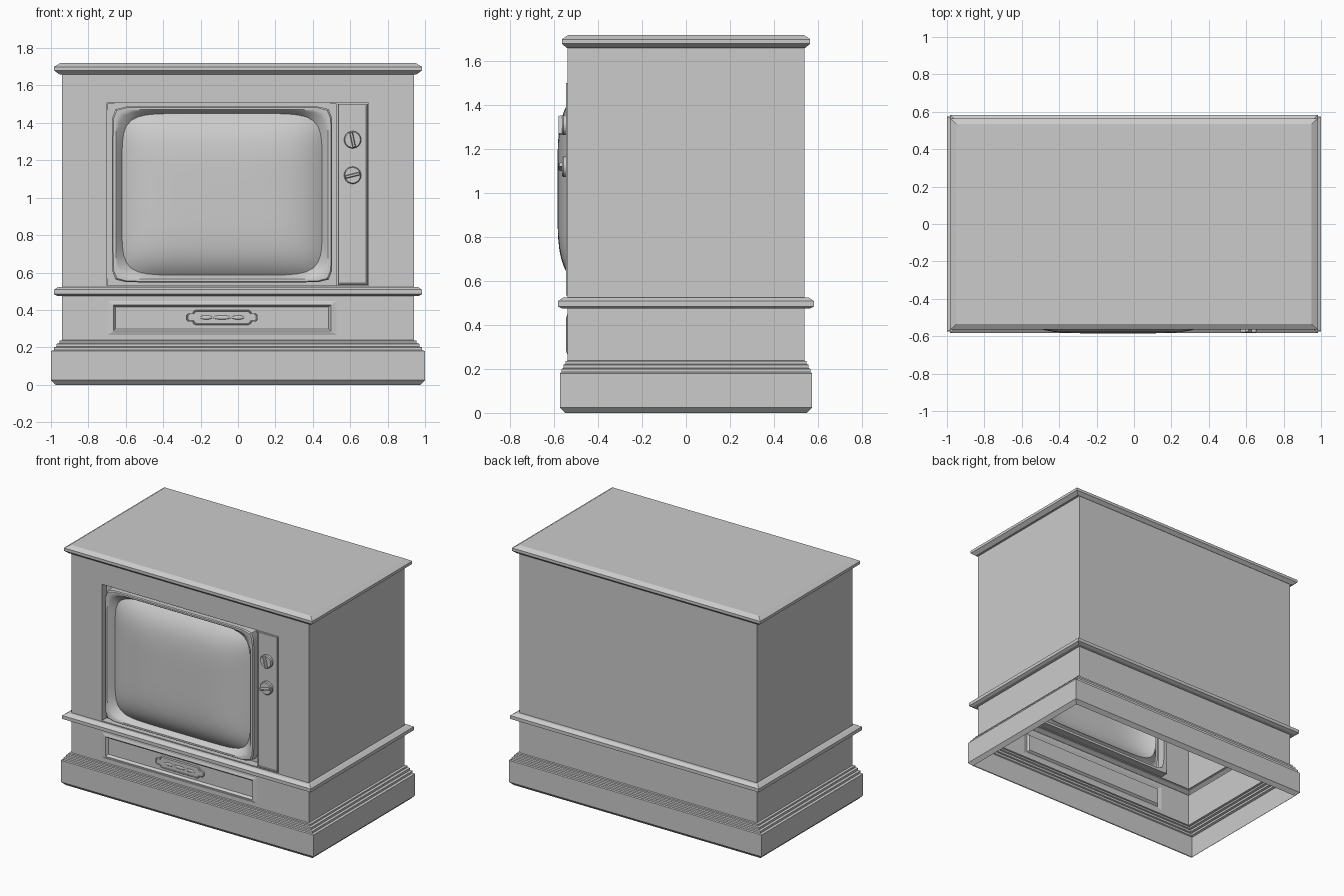
import bpy, bmesh, math
from mathutils import Matrix, Vector

if "Cube" in bpy.data.objects:
    bpy.data.objects.remove(bpy.data.objects["Cube"])

CX, CZ = -0.085, 1.018          # screen centre
SEG = 96


def finish(bm, name, front=False, smooth=None):
    bmesh.ops.remove_doubles(bm, verts=bm.verts, dist=1e-5)
    bmesh.ops.recalc_face_normals(bm, faces=bm.faces)
    if front and sum(f.normal.y * f.calc_area() for f in bm.faces) > 0:
        bmesh.ops.reverse_faces(bm, faces=bm.faces)
    me = bpy.data.meshes.new(name)
    bm.to_mesh(me)
    bm.free()
    ob = bpy.data.objects.new(name, me)
    bpy.context.collection.objects.link(ob)
    if smooth:
        bpy.ops.object.select_all(action='DESELECT')
        ob.select_set(True)
        bpy.context.view_layer.objects.active = ob
        bpy.ops.object.shade_smooth_by_angle(angle=math.radians(smooth))
    return ob


def loft(loops, name, cap=False, skip=(), front=False, smooth=None):
    """Bridge equal-length point loops; skip holds (loop, side) pairs left open."""
    bm = bmesh.new()
    rings = [[bm.verts.new(p) for p in lp] for lp in loops]
    n = len(loops[0])
    for k in range(len(rings) - 1):
        a, b = rings[k], rings[k + 1]
        for i in range(n):
            if (k, i) not in skip:
                j = (i + 1) % n
                bm.faces.new((a[i], a[j], b[j], b[i]))
    if cap:
        bm.faces.new(rings[-1])
    return finish(bm, name, front, smooth)


def level(hx, hy, z):
    return [(-hx, -hy, z), (hx, -hy, z), (hx, hy, z), (-hx, hy, z)]


def rect(x0, x1, z0, z1, y):
    return [(x0, y, z0), (x1, y, z0), (x1, y, z1), (x0, y, z1)]


def oval(hw, hh, n, y):
    """Squared-off oval around the screen centre, n sets how square it is."""
    pts = []
    for i in range(SEG):
        t = 2 * math.pi * i / SEG
        c, s = math.cos(t), math.sin(t)
        r = (abs(c) ** n + abs(s) ** n) ** (-1 / n)
        pts.append((CX + hw * r * c, y, CZ + hh * r * s))
    return pts


# Cabinet shell: plinth, stepped moulding, waist moulding and top in one open-bottomed sweep
profile = [
    (.975, .55, 0), (1, .574, .025), (1, .574, .18),
    (.985, .567, .185), (.985, .567, .2), (.97, .558, .204), (.97, .558, .219),
    (.955, .549, .223), (.955, .549, .235), (.94, .54, .238),
    (.94, .54, .474), (.965, .563, .474), (.983, .583, .484), (.983, .583, .508),
    (.96, .56, .524), (.94, .54, .524),
    (.94, .54, 1.66), (.955, .542, 1.66), (.983, .565, 1.68), (.983, .565, 1.7),
    (.95, .535, 1.72)]
loft([level(*p) for p in profile], "cabinet", cap=True, skip={(9, 0), (15, 0)})

# Front wall with the opening for the screen and controls
loft([rect(-.94, .94, .524, 1.66, -.54), rect(-.70, .698, .53, 1.506, -.54),
      rect(-.70, .698, .53, 1.506, -.485)], "upper_front", front=True)

# Lower front with moulded drawer panel
DZ = .357


def drawer(w, h, y):
    return rect(CX - w, CX + w, DZ - h, DZ + h, y)


loft([rect(-.94, .94, .238, .474, -.54), drawer(.612, .091, -.54), drawer(.585, .074, -.546),
      drawer(.581, .07, -.546), drawer(.57, .058, -.53)],
     "lower_front", cap=True, front=True)

# Plaque on the drawer: stepped rounded outline, rim and sunken field
half = [(.19, .012), (.18, .022), (.158, .022), (.152, .034), (.14, .04)]
outline = half + [(-x, z) for x, z in reversed(half)]
outline += [(-x, -z) for x, z in outline]


def plaque(inset, y):
    sx, sz = 1 - inset / .19, 1 - inset / .04
    return [(CX + x * sx, y, .36 + z * sz) for x, z in outline]


loft([plaque(0, -.53), plaque(0, -.541), plaque(.002, -.544), plaque(.006, -.544),
      plaque(.008, -.54)], "drawer_plaque", cap=True, front=True)

# Carved leaf ornaments on the plaque
for x, w in ((-.085, .034), (0, .05), (.085, .034)):
    bm = bmesh.new()
    bmesh.ops.create_uvsphere(bm, u_segments=12, v_segments=8, radius=1,
                              matrix=Matrix.Translation((CX + x, -.54, .36))
                              @ Matrix.Diagonal((w, .006, .011, 1)))
    finish(bm, "plaque_ornament", smooth=40)

# Screen surround: recessed panel, raised bezel and funnel down to the glass
loft([oval(.615, .488, 200, -.485), oval(.588, .47, 22, -.485), oval(.588, .47, 22, -.54),
      oval(.582, .465, 20, -.547), oval(.567, .453, 16, -.547), oval(.56, .447, 11, -.54),
      oval(.535, .432, 7.5, -.505)],
     "screen_bezel", front=True, smooth=25)

# Bulging glass
rings = [1, .97, .93, .88, .82, .74, .64, .5, .34, .17]
loft([oval(.535 * r, .432 * r, 2.5 + 5 * r, -.585 + .08 * r ** 5) for r in rings],
     "screen_glass", cap=True, front=True, smooth=60)


# Control panel with narrow rim
def control(i, y):
    return rect(.534 + i, .694 - i, .534 + i, 1.502 - i, y)


loft([control(0, -.485), control(0, -.545), control(.002, -.547), control(.008, -.547),
      control(.010, -.543)], "control_panel", cap=True, front=True)

# Knobs: round dial with a grip bar
for name, z, tilt in (("upper", 1.31, 102), ("lower", 1.12, 14)):
    discs = []
    for r, y in ((.046, -.54), (.046, -.558), (.041, -.564)):
        discs.append([(.613 + r * math.cos(2 * math.pi * i / 32), y,
                       z + r * math.sin(2 * math.pi * i / 32)) for i in range(32)])
    loft(discs, name + "_knob", cap=True, front=True, smooth=30)
    turn = Matrix.Translation((.613, 0, z)) @ Matrix.Rotation(-math.radians(tilt), 4, 'Y')
    bar = [rect(-w, w, -h, h, y) for w, h, y in
           ((.042, .009, -.56), (.042, .008, -.576), (.038, .005, -.581))]
    loft([[turn @ Vector(p) for p in lp] for lp in bar], name + "_knob_grip",
         cap=True, front=True)
